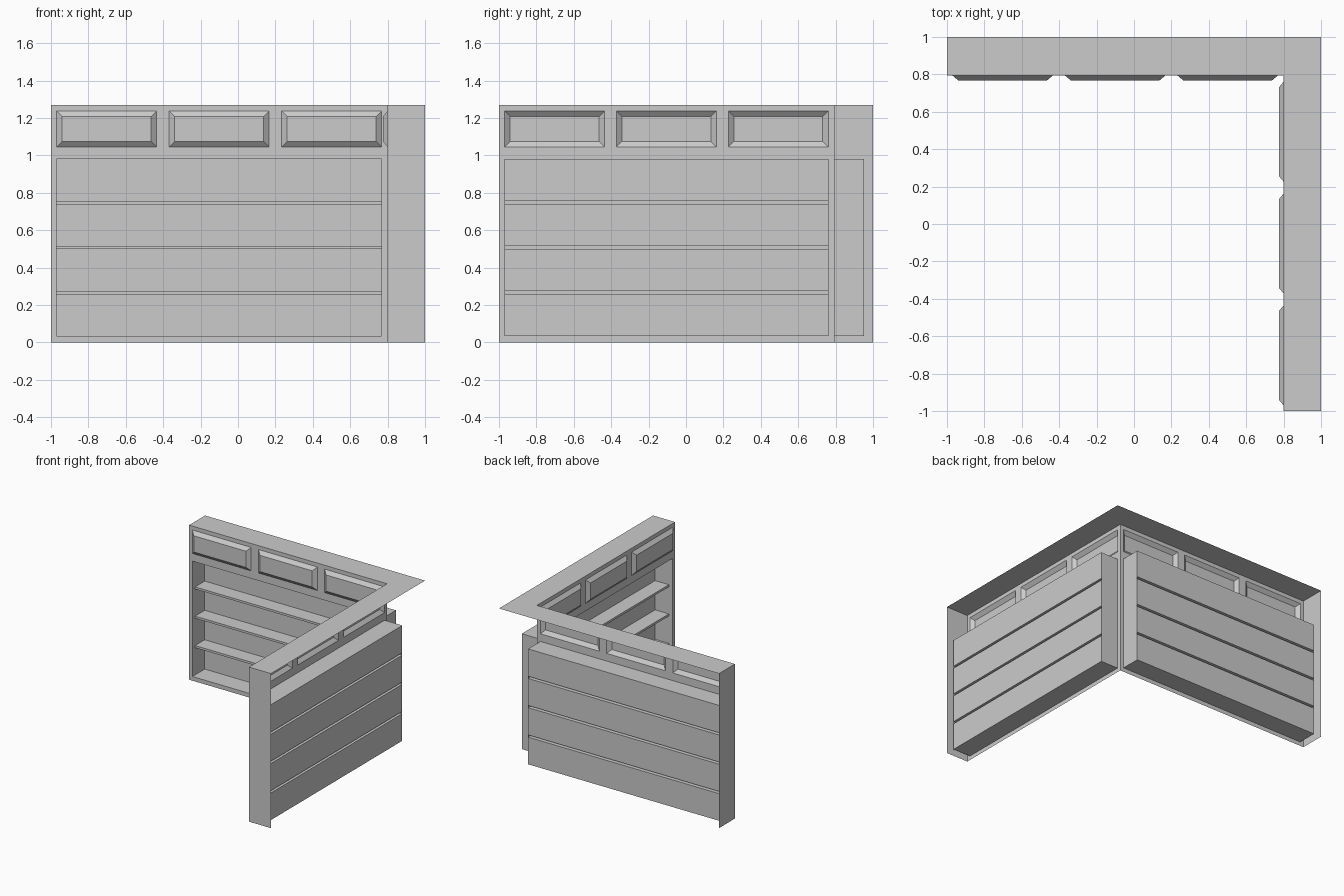
import bpy, bmesh
from mathutils import Vector

cube = bpy.data.objects.get("Cube")
if cube:
    bpy.data.objects.remove(cube, do_unlink=True)

HEIGHT = 1.27
EDGE_X, EDGE_Y = 0.8, 0.793      # front planes of the two wings
DEPTH, SHELF_FRONT = 0.16, 0.035  # cabinet depth, shelf setback
OPEN_LOW, OPEN_HIGH = 0.034, 0.982
SHELVES = (0.266, 0.508, 0.748)
THICK = 0.018
PANEL_LOW, PANEL_HIGH = 1.045, 1.238
BEVEL, RAISE = 0.03, 0.025

grey = bpy.data.materials.new("plain_grey")
grey.use_nodes = True
colour = (0.6, 0.6, 0.6, 1)
grey.diffuse_color = colour
grey.node_tree.nodes["Principled BSDF"].inputs["Base Color"].default_value = colour


def build(name, faces, facing):
    """Make a welded sheet object whose faces look along the facing vector."""
    bm = bmesh.new()
    for points in faces:
        bm.faces.new([bm.verts.new(p) for p in points])
    bmesh.ops.remove_doubles(bm, verts=bm.verts, dist=0.0001)
    bmesh.ops.recalc_face_normals(bm, faces=bm.faces)
    bm.normal_update()
    total = sum((f.normal * f.calc_area() for f in bm.faces), Vector())
    if total.dot(Vector(facing)) < 0:
        bmesh.ops.reverse_faces(bm, faces=bm.faces)
    mesh = bpy.data.meshes.new(name)
    bm.to_mesh(mesh)
    bm.free()
    mesh.materials.append(grey)
    bpy.context.collection.objects.link(bpy.data.objects.new(name, mesh))


def rect(place, u0, u1, z0, z1, d=0):
    return [place(u0, d, z0), place(u1, d, z0), place(u1, d, z1), place(u0, d, z1)]


def wing(prefix, place, end, facing):
    """One wing: face frame, raised panels and the shelf recess behind it."""
    low, high = -0.97, end - 0.032
    width, step = 0.535, (high - low - 0.535) / 2
    panels = [(low + i * step, low + i * step + width) for i in range(3)]

    # Face frame around the opening and the panels
    us = sorted({-1, end, low, high, *(round(u, 4) for p in panels for u in p)})
    us = [u for i, u in enumerate(us) if i == 0 or u - us[i - 1] > 0.001]
    frame = [rect(place, -1, end, 0, OPEN_LOW),
             rect(place, -1, low, OPEN_LOW, OPEN_HIGH),
             rect(place, high, end, OPEN_LOW, OPEN_HIGH),
             rect(place, -1, end, OPEN_HIGH, PANEL_LOW),
             rect(place, -1, end, PANEL_HIGH, HEIGHT)]
    for a, b in zip(us[::2], us[1::2]):
        frame.append(rect(place, a, b, PANEL_LOW, PANEL_HIGH))
    for i, face in enumerate(frame):
        build(f"{prefix}_frame_{i + 1}", [face], facing)

    # Raised panels with bevelled borders, hollow behind
    for i, (a, b) in enumerate(panels):
        outer = rect(place, a, b, PANEL_LOW, PANEL_HIGH)
        inner = rect(place, a + BEVEL, b - BEVEL, PANEL_LOW + BEVEL,
                     PANEL_HIGH - BEVEL, -RAISE)
        faces = [inner]
        for k in range(4):
            n = (k + 1) % 4
            faces.append([outer[k], outer[n], inner[n], inner[k]])
        build(f"{prefix}_panel_{i + 1}", faces, facing)

    # Recess profile folded forward at each shelf, swept along the wing
    profile = [(0, OPEN_LOW), (DEPTH, OPEN_LOW)]
    for z in SHELVES:
        a, b = z - THICK / 2, z + THICK / 2
        profile += [(DEPTH, a), (SHELF_FRONT, a), (SHELF_FRONT, b), (DEPTH, b)]
    profile += [(DEPTH, OPEN_HIGH), (0, OPEN_HIGH)]
    faces = [[place(low, *p), place(high, *p), place(high, *q), place(low, *q)]
             for p, q in zip(profile, profile[1:])]
    for u in (low, high):
        faces.append([place(u, 0, OPEN_LOW), place(u, DEPTH, OPEN_LOW),
                      place(u, DEPTH, OPEN_HIGH), place(u, 0, OPEN_HIGH)])
    build(f"{prefix}_shelf_recess", faces, facing)


wing("back", lambda u, d, z: (u, EDGE_Y + d, z), EDGE_X, (0, -1, 0))
wing("side", lambda u, d, z: (EDGE_X + d, u, z), EDGE_Y, (-1, 0, 0))

# Mitred top and the two end boards
corner_in, corner_out = (EDGE_X, EDGE_Y, HEIGHT), (1, 1, HEIGHT)
build("top_board", [
    [(-1, EDGE_Y, HEIGHT), corner_in, corner_out, (-1, 1, HEIGHT)],
    [(EDGE_X, -1, HEIGHT), (1, -1, HEIGHT), corner_out, corner_in]], (0, 0, 1))
build("back_end_board", [rect(lambda u, d, z: (-1, u, z), EDGE_Y, 1, 0, HEIGHT)],
      (-1, 0, 0))
build("side_end_board", [rect(lambda u, d, z: (u, -1, z), EDGE_X, 1, 0, HEIGHT)],
      (0, -1, 0))
